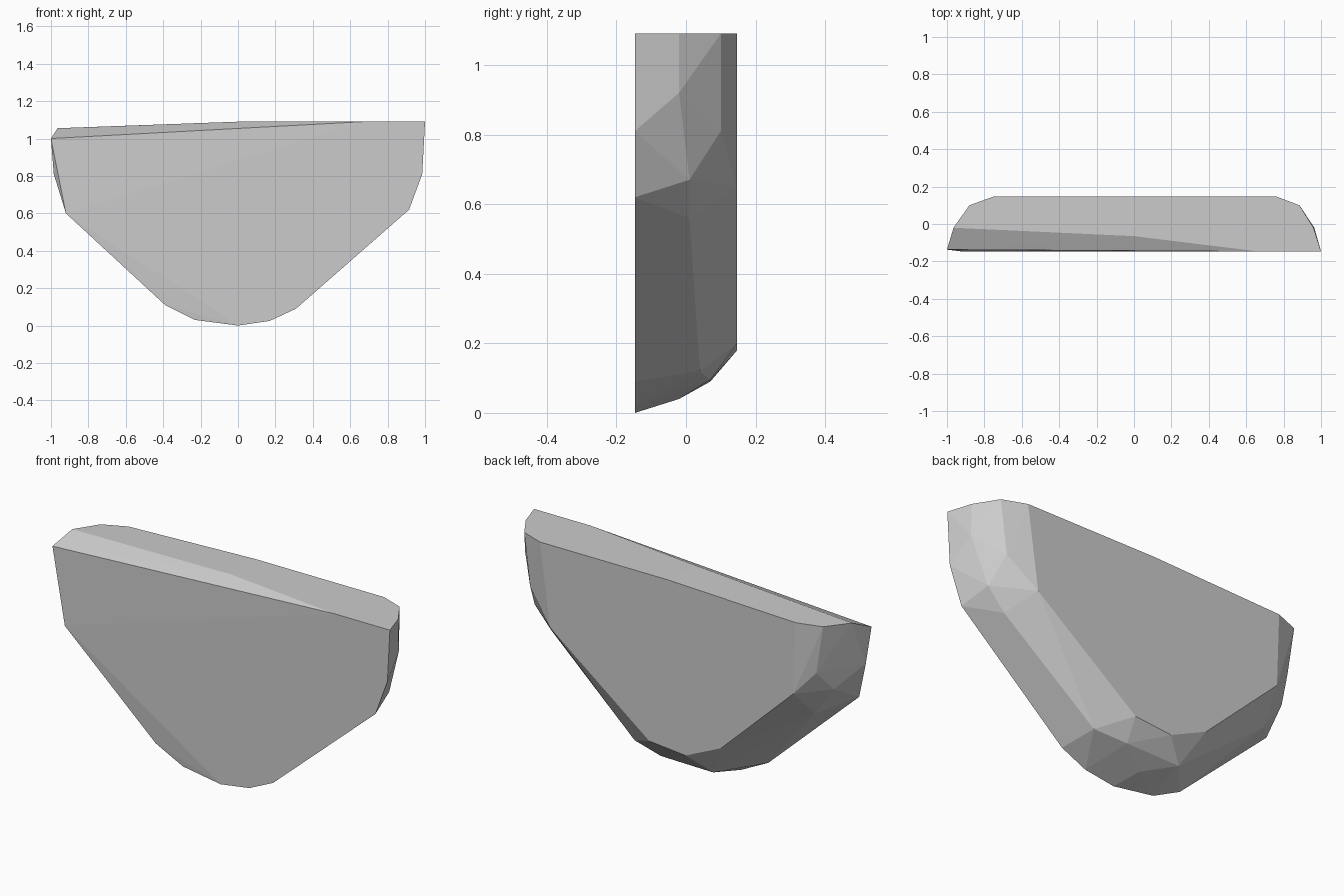
import bpy
import bmesh

# Remove the default object
default_cube = bpy.data.objects.get("Cube")
if default_cube:
    bpy.data.objects.remove(default_cube, do_unlink=True)


def make_material(name, colour):
    """One flat colour, shown in the viewport and in a render."""
    material = bpy.data.materials.new(name)
    material.use_nodes = True
    material.diffuse_color = colour
    shader = next(node for node in material.node_tree.nodes
                  if node.type == "BSDF_PRINCIPLED")
    shader.inputs["Base Color"].default_value = colour
    shader.inputs["Roughness"].default_value = 0.8
    return material


def hull_from_layers(name, layers, material):
    """Wrap a faceted convex shell around outlines stacked from front to back."""
    bm = bmesh.new()
    for depth, outline in layers:
        for x, z in outline:
            bm.verts.new((x, depth, z))
    result = bmesh.ops.convex_hull(bm, input=bm.verts[:])
    inner = {item for key in ("geom_interior", "geom_unused")
             for item in result[key] if isinstance(item, bmesh.types.BMVert)}
    bmesh.ops.delete(bm, geom=list(inner), context="VERTS")
    bmesh.ops.recalc_face_normals(bm, faces=bm.faces[:])
    mesh = bpy.data.meshes.new(name)
    bm.to_mesh(mesh)
    bm.free()
    mesh.materials.append(material)
    shard = bpy.data.objects.new(name, mesh)
    bpy.context.collection.objects.link(shard)
    return shard


# Flat front outline, with its right rim set slightly back
front_face = [(0.67, 1.09), (1, 1.09), (0.985, 0.81), (0.915, 0.62),
              (0.31, 0.09), (0.17, 0.025), (0, 0), (-0.92, 0.6)]
front_rim = [(-1, 1), (-0.39, 0.11), (-0.23, 0.03)]
right_corner = [(-0.985, 0.81)]

# Ridge where the top chamfer meets the flat top
top_ridge = [(0, 1.09)]

# Rounded side and lower edges, narrowing toward the back
outer_bevel = [(0.96, 1.09), (0.964, 0.92), (-0.05, 0.04),
               (-0.9, 0.88), (-0.965, 1.055)]
middle_bevel = [(0.886, 0.67), (0.79, 0.56), (-0.88, 0.69), (-0.77, 0.53)]
lower_bevel = [(0.275, 0.12)]
keel_bevel = [(0.1, 0.095), (-0.21, 0.09)]
inner_bevel = [(0.885, 1.09), (0.85, 0.81), (-0.84, 0.8), (-0.88, 1.058)]

# Flat back outline
back_face = [(0, 1.09), (0.76, 1.09), (0.7, 0.65), (0.114, 0.2),
             (-0.1, 0.18), (-0.31, 0.275), (-0.737, 0.68), (-0.75, 1.063)]

stone_grey = make_material("stone grey", (0.6, 0.6, 0.6, 1))
hull_from_layers("rock_slab", [
    (-0.147, front_face),
    (-0.137, front_rim),
    (-0.11, right_corner),
    (-0.065, top_ridge),
    (-0.02, outer_bevel),
    (0.01, middle_bevel),
    (0.04, lower_bevel),
    (0.07, keel_bevel),
    (0.1, inner_bevel),
    (0.147, back_face),
], stone_grey)
